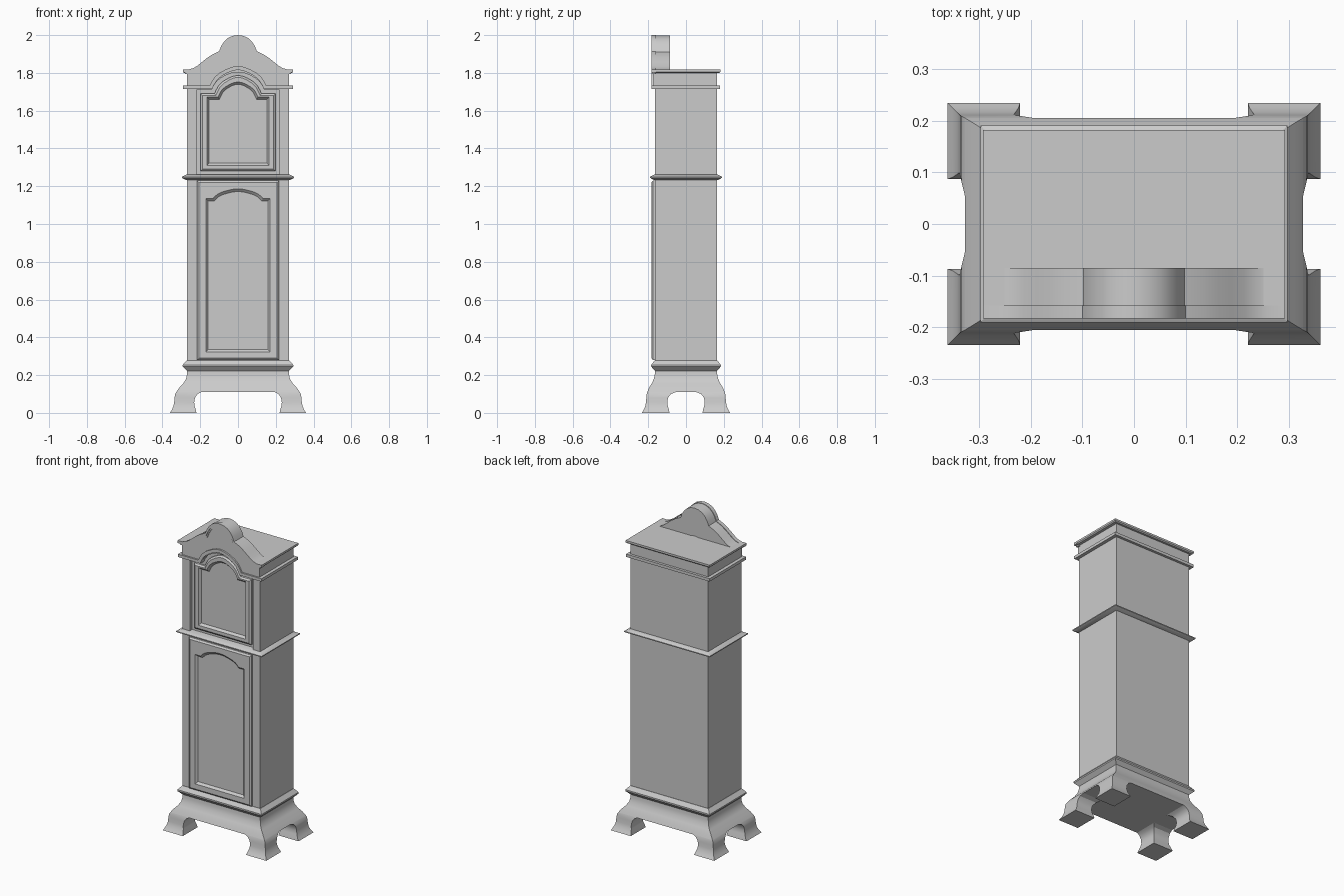
import bpy, bmesh

if "Cube" in bpy.data.objects:
    bpy.data.objects.remove(bpy.data.objects["Cube"])


def finish(name, bm):
    bmesh.ops.recalc_face_normals(bm, faces=bm.faces[:])
    me = bpy.data.meshes.new(name)
    bm.to_mesh(me)
    bm.free()
    ob = bpy.data.objects.new(name, me)
    bpy.context.collection.objects.link(ob)
    bpy.ops.object.select_all(action='DESELECT')
    ob.select_set(True)
    bpy.context.view_layer.objects.active = ob
    bpy.ops.object.shade_smooth_by_angle()
    return ob


def loft(name, rings, cyclic=False):
    """Skin equal-length rings of 3D points; cap the ends unless cyclic."""
    bm = bmesh.new()
    vs = [[bm.verts.new(p) for p in r] for r in rings]
    pairs = list(zip(vs, vs[1:])) + ([(vs[-1], vs[0])] if cyclic else [])
    n = len(vs[0])
    for a, b in pairs:
        for i in range(n):
            j = (i + 1) % n
            bm.faces.new((a[i], a[j], b[j], b[i]))
    if not cyclic:
        bm.faces.new(vs[0])
        bm.faces.new(vs[-1])
    return finish(name, bm)


def stack(name, sections):
    """Stacked rectangles (x0, x1, y0, y1, z)."""
    return loft(name, [[(a, c, z), (b, c, z), (b, d, z), (a, d, z)]
                       for a, b, c, d, z in sections])


def centred(name, sections):
    """Stacked rectangles (half x, half y, z)."""
    return stack(name, [(-x, x, -y, y, z) for x, y, z in sections])


def prism(name, outline, y0, y1):
    return loft(name, [[(x, y, z) for x, z in outline] for y in (y0, y1)])


ARCH = [(1, 0), (.93, .2), (.82, .45), (.65, .66), (.42, .84), (.2, .96)]


def arch_line(w, zs, aw, top):
    """Left-to-right shoulder line with a raised arch in the middle."""
    half = [(w, zs)] + [(u * aw, zs + v * (top - zs)) for u, v in ARCH]
    return [(-x, z) for x, z in half] + [(0, top)] + half[::-1]


def arch_ring(y, w, zb, zs, aw, top):
    pts = arch_line(w, zs, aw, top) + [(w, zb), (-w, zb)]
    return [(x, y, z) for x, z in pts]


def band(name, upper, lower, y0, y1):
    return prism(name, upper + lower[::-1], y0, y1)


# Flared base skirt and four bracket feet
centred("base_skirt", [(.269, .164, .235), (.270, .165, .205), (.275, .17, .18),
                       (.290, .182, .155), (.312, .196, .132), (.327, .205, .11)])
foot = [(.195, .327, .055, .205, .11), (.214, .333, .080, .208, .10),
        (.228, .336, .095, .210, .08), (.232, .338, .099, .212, .055),
        (.229, .342, .096, .216, .035), (.223, .351, .090, .225, .015),
        (.220, .360, .087, .234, 0)]
for sx, nx in ((1, "right"), (-1, "left")):
    for sy, ny in ((1, "back"), (-1, "front")):
        stack(f"{ny}_{nx}_foot", [(sx * a, sx * b, sy * c, sy * d, z)
                                  for a, b, c, d, z in foot])

# Trunk, hood core and the chamfered mouldings
centred("trunk", [(.269, .164, .23), (.269, .164, 1.245)])
stack("hood_core", [(-.269, .269, -.14, .164, z) for z in (1.245, 1.805)])
centred("base_moulding", [(.269, .164, .222), (.293, .184, .245),
                          (.293, .184, .254), (.271, .166, .278)])
centred("waist_moulding", [(.272, .167, 1.232), (.297, .190, 1.244),
                           (.297, .190, 1.25), (.273, .168, 1.262)])

# Trunk door with arched sunken panel
loft("trunk_door", [
    arch_ring(-.155, .217, .28, 1.23, .13, 1.23),
    arch_ring(-.175, .217, .28, 1.23, .13, 1.23),
    arch_ring(-.183, .207, .29, 1.22, .13, 1.22),
    arch_ring(-.183, .170, .322, 1.135, .132, 1.186),
    arch_ring(-.170, .158, .335, 1.122, .125, 1.172)])

# Hood front with arched opening
opening = (.22, 1.26, 1.71, .14, 1.805)
surround = (.269, 1.25, 1.72, .15, 1.82)
loft("hood_front", [arch_ring(-.12, *surround), arch_ring(-.164, *surround),
                    arch_ring(-.164, *opening), arch_ring(-.12, *opening)], True)
prism("hood_opening_back", [(x, z) for x, y, z in arch_ring(0, *surround)],
      -.14, -.12)

# Hood door with sunken dial panel
loft("hood_door", [
    arch_ring(-.13, .198, 1.28, 1.69, .125, 1.787),
    arch_ring(-.150, .198, 1.28, 1.69, .125, 1.787),
    arch_ring(-.158, .188, 1.29, 1.68, .117, 1.777),
    arch_ring(-.158, .164, 1.31, 1.672, .106, 1.752),
    arch_ring(-.144, .154, 1.322, 1.660, .098, 1.74)])

# Lower cornice: arched front strip plus straight sides and back
band("lower_cornice_front", arch_line(.29, 1.732, .15, 1.836),
     arch_line(.29, 1.714, .137, 1.816), -.182, -.13)
stack("lower_cornice", [(-.29, .29, -.135, .18, z) for z in (1.714, 1.732)])

# Pediment with swept shoulders and rounded crest
half = [(.235, 1.826), (.215, 1.838), (.19, 1.858), (.165, 1.878),
        (.135, 1.898), (.10, 1.914), (.090, 1.94), (.075, 1.964),
        (.055, 1.984), (.028, 1.996)]


def pediment_line(end, dx, dz):
    h = [(end, 1.818 + dz), (.26, 1.818 + dz)] + [(x + dx, z + dz) for x, z in half]
    return [(-x, z) for x, z in h] + [(0, 2.0 + dz)] + h[::-1]


band("pediment", pediment_line(.269, -.002, -.003),
     arch_line(.269, 1.722, .145, 1.822), -.172, -.085)
band("pediment_cap_moulding", pediment_line(.292, 0, 0),
     pediment_line(.292, -.006, -.016), -.183, -.158)
band("pediment_inner_moulding", pediment_line(.28, -.004, -.010),
     pediment_line(.28, -.010, -.025), -.177, -.158)

# Top slab closing the hood
stack("top_slab", [(-.286, .286, -.165, .176, 1.800), (-.292, .292, -.165, .182, 1.806),
                   (-.292, .292, -.165, .182, 1.818)])
